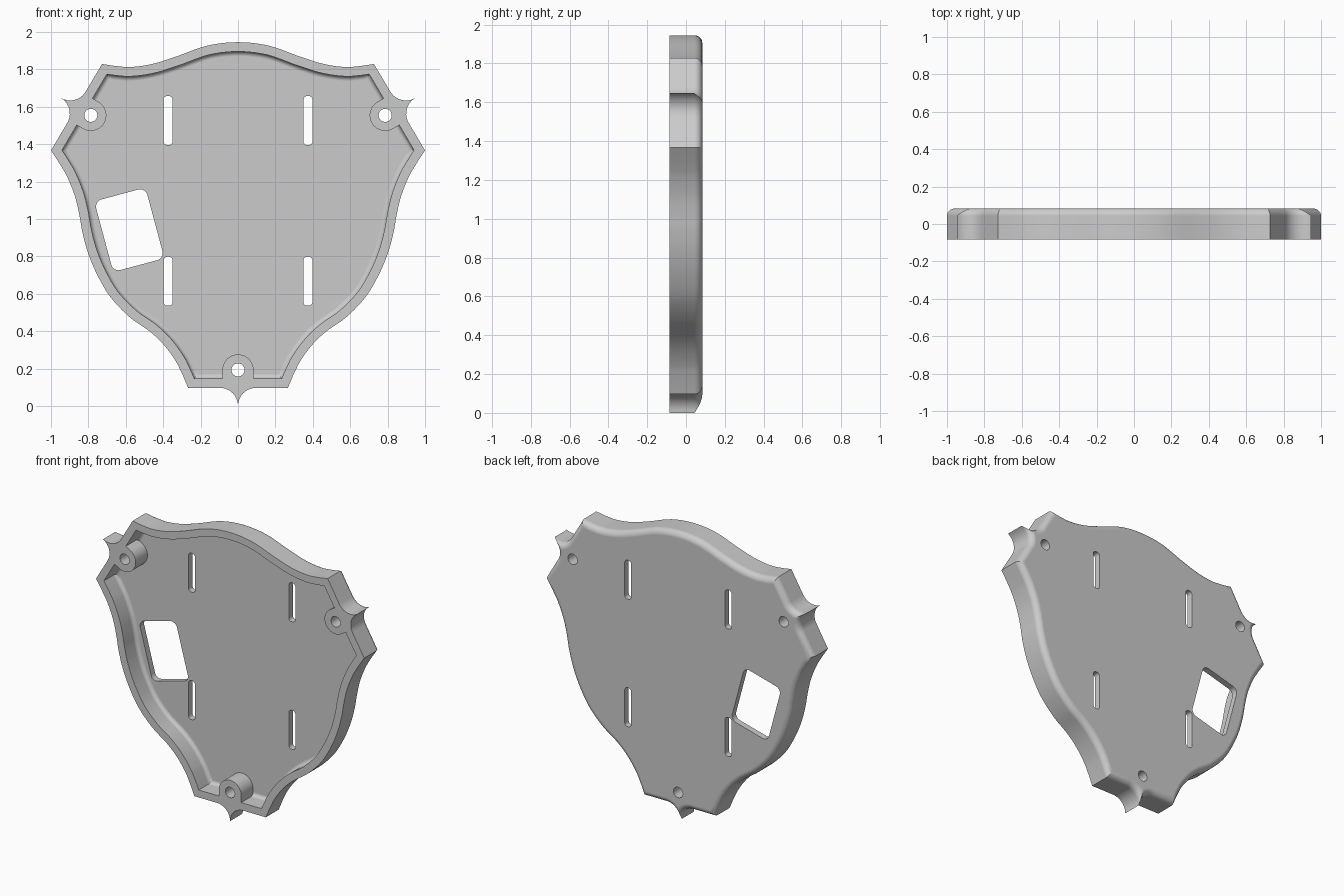
import bpy
import bmesh
from math import sin, cos, asin, pi, radians
from mathutils import Vector, Matrix

if "Cube" in bpy.data.objects:
    bpy.data.objects.remove(bpy.data.objects["Cube"])

FRONT, BACK = -0.084, 0.084
WALL, FLOOR = 0.05, 0.042
ROUND, INNER_ROUND = 0.04, 0.025
SPUR = 0.097

TOP = [(0, 1.945), (0.166, 1.926), (0.337, 1.866), (0.47, 1.826), (0.6, 1.812), (0.727, 1.829)]
SIDE = [(1, 1.366), (0.925, 1.248), (0.874, 1.128), (0.848, 1.021), (0.832, 0.93),
        (0.802, 0.819), (0.754, 0.704), (0.682, 0.582), (0.578, 0.474), (0.47, 0.397),
        (0.39, 0.319), (0.321, 0.219), (0.267, SPUR)]


def spline(points):
    """Smooth curve through the points, with longer steps beside its end corners."""
    p = [Vector(q) for q in points]
    p = [2 * p[0] - p[1]] + p + [2 * p[-1] - p[-2]]
    out = []
    for j in range(len(p) - 3):
        a, b, c, d = p[j:j + 4]
        steps = 2 if j in (0, len(p) - 4) else 5
        for i in range(steps):
            t = i / steps
            out.append(0.5 * (2 * b + (c - a) * t + (2 * a - 5 * b + 4 * c - d) * t * t
                              + (3 * b - a - 3 * c + d) * t ** 3))
    return out + [p[-2]]


def mirrored(points):
    return [Vector((-p[0], p[1])) for p in reversed(points)]


def inward(a, b):
    t = (b - a).normalized()
    return Vector((t.y, -t.x))


def inset(points, d):
    """Move a closed clockwise outline inward."""
    out = []
    for i, p in enumerate(points):
        n1 = inward(points[i - 1], p)
        n2 = inward(p, points[(i + 1) % len(points)])
        out.append(p + d * (n1 + n2) / (1 + n1.dot(n2)))
    return out


side = spline(SIDE)
shield = spline(mirrored(TOP[1:]) + TOP) + side + mirrored(side)


def spurred(d):
    """Inset outline with a cusp in the middle of each straight edge."""
    out = []
    for i, p in enumerate(inset(shield, d)):
        out.append(p)
        a, b = shield[i], shield[(i + 1) % len(shield)]
        if (b - a).length < 0.4:
            continue
        t, n, r = (b - a).normalized(), -inward(a, b), SPUR + d
        end = asin(SPUR / r)
        half = [(-SPUR + r * sin(end * k / 10), SPUR - r * cos(end * k / 10)) for k in range(11)]
        local = half + [(-u, v) for u, v in reversed(half[:-1])]
        out += [(a + b) / 2 + t * u + n * v for u, v in local]
    return out


def loft(name, layers):
    """Solid from (depth, outline) layers with equal point counts."""
    bm = bmesh.new()
    rings = [[bm.verts.new((p[0], y, p[1])) for p in pts] for y, pts in layers]
    for r, s in zip(rings, rings[1:]):
        for i in range(len(r)):
            bm.faces.new((r[i - 1], r[i], s[i], s[i - 1]))
    bm.faces.new(rings[0])
    bm.faces.new(rings[-1])
    bmesh.ops.recalc_face_normals(bm, faces=bm.faces)
    mesh = bpy.data.meshes.new(name)
    bm.to_mesh(mesh)
    bm.free()
    obj = bpy.data.objects.new(name, mesh)
    bpy.context.collection.objects.link(obj)
    return obj


def through(name, pts):
    return loft(name, [(-0.4, pts), (0.4, pts)])


def rounded_box(cx, cz, w, h, r, turn=0):
    """Rounded rectangle outline, turned about its centre."""
    rot = Matrix.Rotation(turn, 2)
    pts = []
    for q, (sx, sz) in enumerate([(1, 1), (-1, 1), (-1, -1), (1, -1)]):
        for k in range(9):
            a = (q + k / 8) * pi / 2
            pts.append(Vector((cx, cz)) + rot @ Vector((sx * (w / 2 - r) + r * cos(a),
                                                        sz * (h / 2 - r) + r * sin(a))))
    return pts


def circle(cx, cz, r, n=32):
    return [(cx + r * cos(2 * pi * i / n), cz + r * sin(2 * pi * i / n)) for i in range(n)]


def apply(obj, mod):
    bpy.ops.object.select_all(action="DESELECT")
    obj.select_set(True)
    bpy.context.view_layer.objects.active = obj
    bpy.ops.object.modifier_apply(modifier=mod.name)


def cut(obj, cutter):
    mod = obj.modifiers.new("cut", "BOOLEAN")
    mod.operation, mod.solver, mod.object = "DIFFERENCE", "EXACT", cutter
    apply(obj, mod)
    bpy.data.objects.remove(cutter)


# Outer body with rounded back edge
layers = [(FRONT, spurred(0))]
for k in range(9):
    a = k / 8 * pi / 2
    layers.append((BACK - ROUND + ROUND * sin(a), spurred(ROUND * (1 - cos(a)))))
body = loft("shield_shell", layers)

# Cavity with a rounded floor edge, leaving screw bosses standing
floor = BACK - FLOOR
layers = [(-0.2, inset(shield, WALL))]
for k in range(7):
    a = k / 6 * pi / 2
    layers.append((floor - INNER_ROUND + INNER_ROUND * sin(a),
                   inset(shield, WALL + INNER_ROUND * (1 - cos(a)))))
cavity = loft("cavity", layers)
BOSS = 0.083
bosses = [(0, 0.193, 0), (-0.787, 1.554, radians(-120)), (0.787, 1.554, radians(120))]
for x, z, turn in bosses:
    rot = Matrix.Rotation(turn, 2)
    arch = [Vector((BOSS * cos(i * pi / 20), BOSS * sin(i * pi / 20))) for i in range(21)]
    arch += [Vector((-BOSS, -0.12)), Vector((BOSS, -0.12))]
    cut(cavity, through("boss", [Vector((x, z)) + rot @ p for p in arch]))
cut(body, cavity)

# Screw holes, slots and tilted window
for x, z, turn in bosses:
    cut(body, through("screw_hole", circle(x, z, 0.035)))
for x in (-0.374, 0.374):
    for z in (0.667, 1.526):
        cut(body, through("slot", rounded_box(x, z, 0.048, 0.262, 0.02)))
cut(body, through("window", rounded_box(-0.581, 0.942, 0.283, 0.391, 0.04, radians(15))))

# Grey material
grey = bpy.data.materials.new("plain_grey")
grey.use_nodes = True
colour = (0.6, 0.6, 0.6, 1)
grey.diffuse_color = colour
grey.node_tree.nodes["Principled BSDF"].inputs["Base Color"].default_value = colour
body.data.materials.clear()
body.data.materials.append(grey)
for poly in body.data.polygons:
    poly.material_index = 0

# Smooth curves, sharp rims
bpy.ops.object.select_all(action="DESELECT")
body.select_set(True)
bpy.context.view_layer.objects.active = body
bpy.ops.object.shade_smooth_by_angle(angle=radians(30))
weighted = body.modifiers.new("weighted", "WEIGHTED_NORMAL")
weighted.keep_sharp = True
apply(body, weighted)
